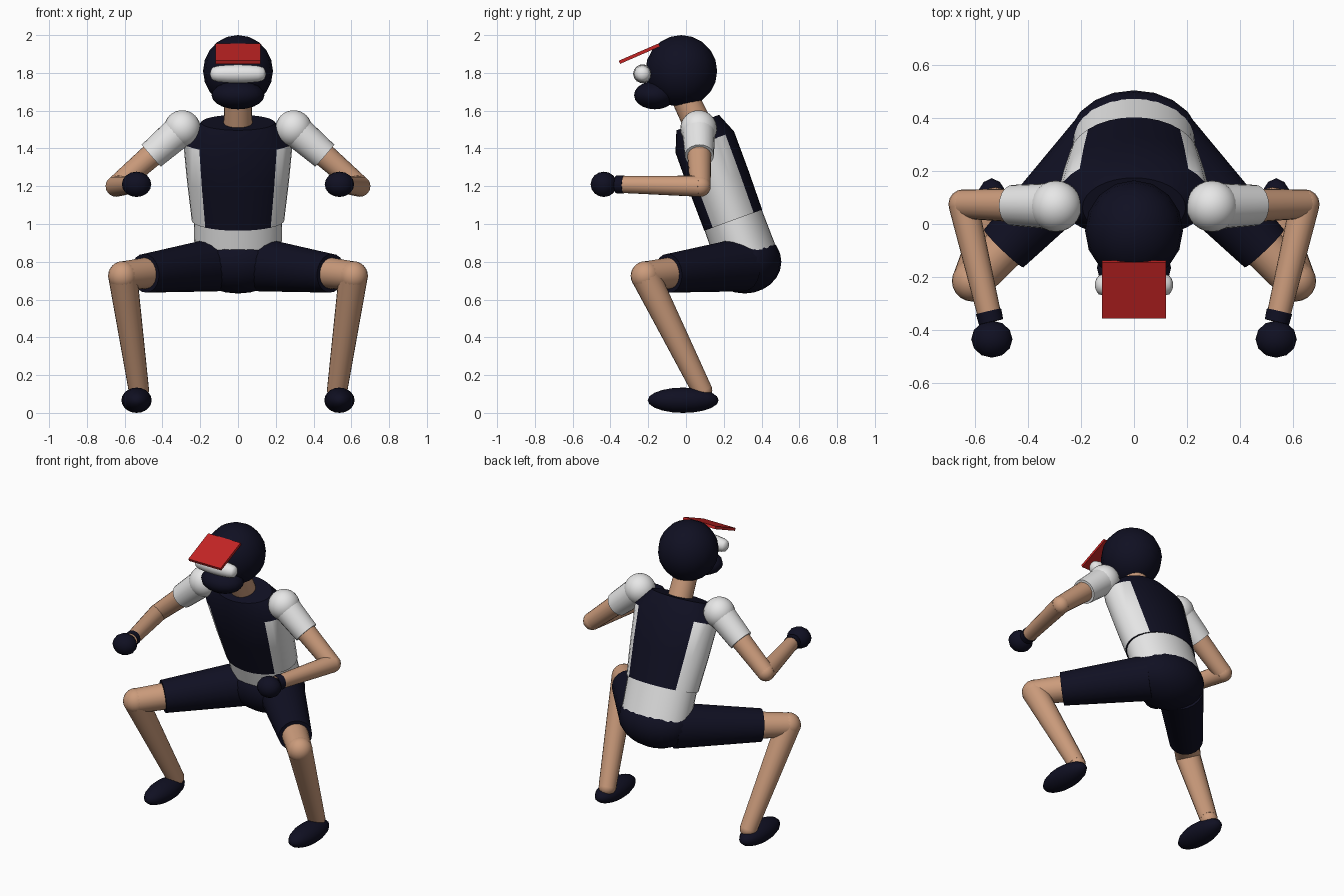
import bpy, bmesh, math
from mathutils import Vector, Matrix

cube = bpy.data.objects.get("Cube")
if cube:
    bpy.data.objects.remove(cube)


def material(name, rgb):
    m = bpy.data.materials.new(name)
    m.use_nodes = True
    m.diffuse_color = (*rgb, 1)
    m.node_tree.nodes["Principled BSDF"].inputs["Base Color"].default_value = (*rgb, 1)
    return m


NAVY = material("navy", (0.005, 0.005, 0.016))
WHITE = material("white", (0.8, 0.8, 0.8))
SKIN = material("skin", (0.6, 0.33, 0.2))
RED = material("red", (0.55, 0.018, 0.018))


def finish(name, bm, *mats, angle=50):
    bmesh.ops.recalc_face_normals(bm, faces=bm.faces)
    mesh = bpy.data.meshes.new(name)
    bm.to_mesh(mesh)
    bm.free()
    for m in mats:
        mesh.materials.append(m)
    ob = bpy.data.objects.new(name, mesh)
    bpy.context.collection.objects.link(ob)
    bpy.ops.object.select_all(action="DESELECT")
    ob.select_set(True)
    bpy.context.view_layer.objects.active = ob
    bpy.ops.object.shade_smooth_by_angle(angle=math.radians(angle))
    return ob


def ellipsoid(name, mat, center, radii, segs=16, rings=10):
    bm = bmesh.new()
    bmesh.ops.create_uvsphere(bm, u_segments=segs, v_segments=rings, radius=1,
                              matrix=Matrix.Translation(center) @ Matrix.Diagonal((*radii, 1)))
    return finish(name, bm, mat)


def limb(name, mat, a, b, ra, rb, segs=20):
    """Tapered cylinder from point a to point b."""
    a, b = Vector(a), Vector(b)
    d = b - a
    turn = d.to_track_quat("Z", "Y").to_matrix().to_4x4()
    bm = bmesh.new()
    bmesh.ops.create_cone(bm, cap_ends=True, segments=segs, radius1=ra, radius2=rb,
                          depth=d.length, matrix=Matrix.Translation((a + b) / 2) @ turn)
    return finish(name, bm, mat)


def loft(name, rings, mats, rule, segs=32):
    """Elliptical tube of (height, rx, ry) rings along the forward-leaning spine."""
    lean = Matrix.Translation((0, 0.25, 1.02)) @ Matrix.Rotation(math.radians(20), 4, "X")
    bm = bmesh.new()
    loops = []
    for h, rx, ry in rings:
        angles = [2 * math.pi * i / segs for i in range(segs)]
        loops.append([bm.verts.new(lean @ Vector((rx * math.cos(t), ry * math.sin(t), h)))
                      for t in angles])
    for level, (lo, hi) in enumerate(zip(loops, loops[1:])):
        for i in range(segs):
            j = (i + 1) % segs
            f = bm.faces.new((lo[i], lo[j], hi[j], hi[i]))
            f.material_index = rule(level, math.cos(2 * math.pi * (i + 0.5) / segs))
    bm.faces.new(loops[0])
    bm.faces.new(loops[-1])
    return finish(name, bm, *mats, angle=35)


# Torso: navy front, back and collar with white side panels
loft("chest", [(0, 0.245, 0.163), (0.22, 0.27, 0.166), (0.44, 0.29, 0.165), (0.55, 0.195, 0.12)],
     (NAVY, WHITE), lambda level, c: int(level < 2 and abs(c) > 0.7))
loft("waist", [(-0.2, 0.23, 0.165), (0.05, 0.235, 0.16)], (WHITE,), lambda level, c: 0)
ellipsoid("pelvis", NAVY, (0, 0.31, 0.80), (0.25, 0.195, 0.168), 20, 12)
limb("neck", SKIN, (0, 0.085, 1.48), (0, -0.02, 1.70), 0.077, 0.072)

# Helmet
ellipsoid("helmet", NAVY, (0, -0.025, 1.81), (0.185, 0.19, 0.19))
ellipsoid("chin_guard", NAVY, (0, -0.165, 1.682), (0.14, 0.11, 0.075))

# Goggles: a capsule across the face
bm = bmesh.new()
bmesh.ops.create_uvsphere(bm, u_segments=14, v_segments=12, radius=0.05,
                          matrix=Matrix.Rotation(math.pi / 2, 4, "Y"))
for v in bm.verts:
    stretch = max(-1, min(1, v.co.x / 0.03))
    v.co.x += 0.098 * stretch
    v.co += Vector((0, -0.23, 1.795))
finish("goggles", bm, WHITE)

# Peak: thin tilted plate
bm = bmesh.new()
bmesh.ops.create_cube(bm, size=1, matrix=Matrix.Translation((0, -0.247, 1.902))
                      @ Matrix.Rotation(math.radians(23.5), 4, "X")
                      @ Matrix.Diagonal((0.24, 0.23, 0.018, 1)))
finish("peak", bm, RED)

# Arms and legs on both sides
for side, s in (("left", 1), ("right", -1)):
    def at(x, y, z):
        return Vector((s * x, y, z))

    shoulder, elbow, wrist = at(0.295, 0.067, 1.505), at(0.645, 0.075, 1.2), at(0.54, -0.37, 1.21)
    sleeve_end = shoulder.lerp(elbow, 0.47)
    cuff = elbow.lerp(wrist, 0.91)
    ellipsoid(side + "_shoulder", WHITE, shoulder, (0.097,) * 3, 24, 16)
    limb(side + "_sleeve", WHITE, shoulder, sleeve_end, 0.088, 0.077)
    limb(side + "_upper_arm", SKIN, shoulder, elbow, 0.07, 0.055)
    ellipsoid(side + "_elbow", SKIN, elbow, (0.056,) * 3)
    limb(side + "_forearm", SKIN, elbow, wrist, 0.056, 0.044)
    limb(side + "_cuff", NAVY, cuff, wrist, 0.049, 0.047, 12)
    ellipsoid(side + "_glove", NAVY, at(0.537, -0.435, 1.21), (0.078, 0.07, 0.067), 12, 8)

    hip, knee, ankle = at(0.12, 0.295, 0.785), at(0.61, -0.215, 0.725), at(0.525, 0.085, 0.12)
    limb(side + "_shorts_leg", NAVY, hip, hip.lerp(knee, 0.76), 0.142, 0.103)
    limb(side + "_thigh", SKIN, hip, knee, 0.1, 0.077)
    ellipsoid(side + "_knee", SKIN, knee, (0.078,) * 3, 20, 12)
    limb(side + "_shin", SKIN, knee, ankle, 0.077, 0.054)
    ellipsoid(side + "_ankle", SKIN, ankle, (0.054,) * 3)
    ellipsoid(side + "_shoe", NAVY, at(0.537, -0.015, 0.067), (0.08, 0.188, 0.067))
